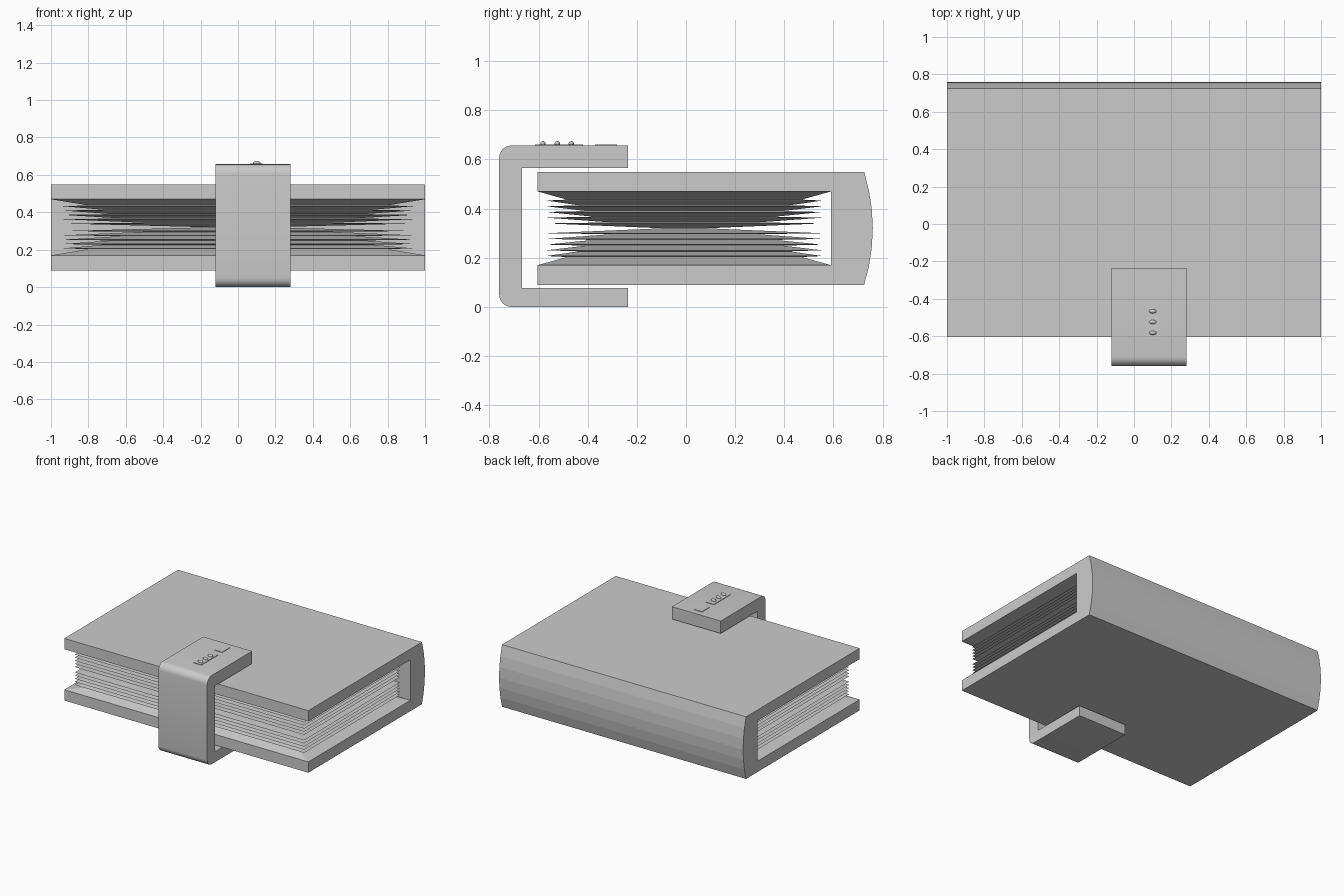
import bpy, bmesh, math

if "Cube" in bpy.data.objects:
    bpy.data.objects.remove(bpy.data.objects["Cube"])


def finish(name, bm):
    bmesh.ops.recalc_face_normals(bm, faces=bm.faces)
    me = bpy.data.meshes.new(name)
    bm.to_mesh(me)
    bm.free()
    ob = bpy.data.objects.new(name, me)
    bpy.context.collection.objects.link(ob)
    return ob


def extrude_profile(name, pts, x0, x1):
    """Extrude a closed (y, z) profile along x."""
    bm = bmesh.new()
    f = bm.faces.new([bm.verts.new((x0, y, z)) for y, z in pts])
    r = bmesh.ops.extrude_face_region(bm, geom=[f])
    vs = [g for g in r["geom"] if isinstance(g, bmesh.types.BMVert)]
    bmesh.ops.translate(bm, verts=vs, vec=(x1 - x0, 0, 0))
    return finish(name, bm)


def box(name, x0, x1, y0, y1, z0, z1):
    return extrude_profile(name, [(y0, z0), (y1, z0), (y1, z1), (y0, z1)], x0, x1)


def smooth(ob):
    bpy.ops.object.select_all(action='DESELECT')
    ob.select_set(True)
    bpy.context.view_layer.objects.active = ob
    bpy.ops.object.shade_smooth_by_angle(angle=math.radians(35))


MID = 0.32

# Cover with a faceted, bulging spine
spine = []
for i in range(7):
    t = -1 + i / 3
    spine.append((0.725 + 0.035 * (1 - t * t), MID + 0.23 * t))
cover = [(-0.605, 0.09)] + spine + [(-0.605, 0.55), (-0.605, 0.47),
                                    (0.59, 0.47), (0.59, 0.17), (-0.605, 0.17)]
extrude_profile("cover", cover, -1, 1)

# Pages: rectangular rings alternating between sheet edges and deep grooves
half = [(0.15, 0.15)]                      # z offset to be set, scale
half = [(0.0, 0.15)]
for j, groove in enumerate([0.5, 0.62, 0.67, 0.72, 0.8]):
    dz = 0.02 + 0.0232 * j
    half += [(dz, 0.94), (dz + 0.004, groove)]
half.append((0.15, 1.0))
levels = [(-dz, s) for dz, s in reversed(half[1:])] + half
bm = bmesh.new()
rings = []
for dz, s in levels:
    rings.append([bm.verts.new((sx * s, -0.007 + sy * s * 0.597, MID + dz))
                  for sx, sy in ((-1, -1), (1, -1), (1, 1), (-1, 1))])
for a, b in zip(rings, rings[1:]):
    for i in range(4):
        k = (i + 1) % 4
        bm.faces.new((a[i], a[k], b[k], b[i]))
bm.faces.new(rings[0])
bm.faces.new(rings[-1])
finish("pages", bm)

# Clasp: C-shaped strap with rounded outer corners
R, Y0, Y1, TOP = 0.05, -0.76, -0.235, 0.657


def corner(cy, cz, start):
    return [(cy + R * math.cos(math.radians(start + a)),
             cz + R * math.sin(math.radians(start + a))) for a in range(0, 91, 15)]


clasp = ([(Y1, TOP)] + corner(Y0 + R, TOP - R, 90) + corner(Y0 + R, R, 180)
         + [(Y1, 0), (Y1, 0.077), (-0.667, 0.077), (-0.667, 0.565), (Y1, 0.565)])
smooth(extrude_profile("clasp", clasp, -0.12, 0.28))

# Lock plates on top of the clasp
box("lock_plate", 0.065, 0.13, -0.615, -0.42, TOP - 0.01, TOP + 0.004)
box("latch_plate", 0.065, 0.13, -0.37, -0.28, TOP - 0.01, TOP + 0.004)

# Three small dials
for n, y in enumerate((-0.582, -0.524, -0.467)):
    bpy.ops.mesh.primitive_uv_sphere_add(segments=12, ring_count=8, location=(0.1, y, TOP + 0.006))
    ob = bpy.context.object
    ob.name = f"dial_{n + 1}"
    ob.scale = (0.02, 0.011, 0.012)
    smooth(ob)
